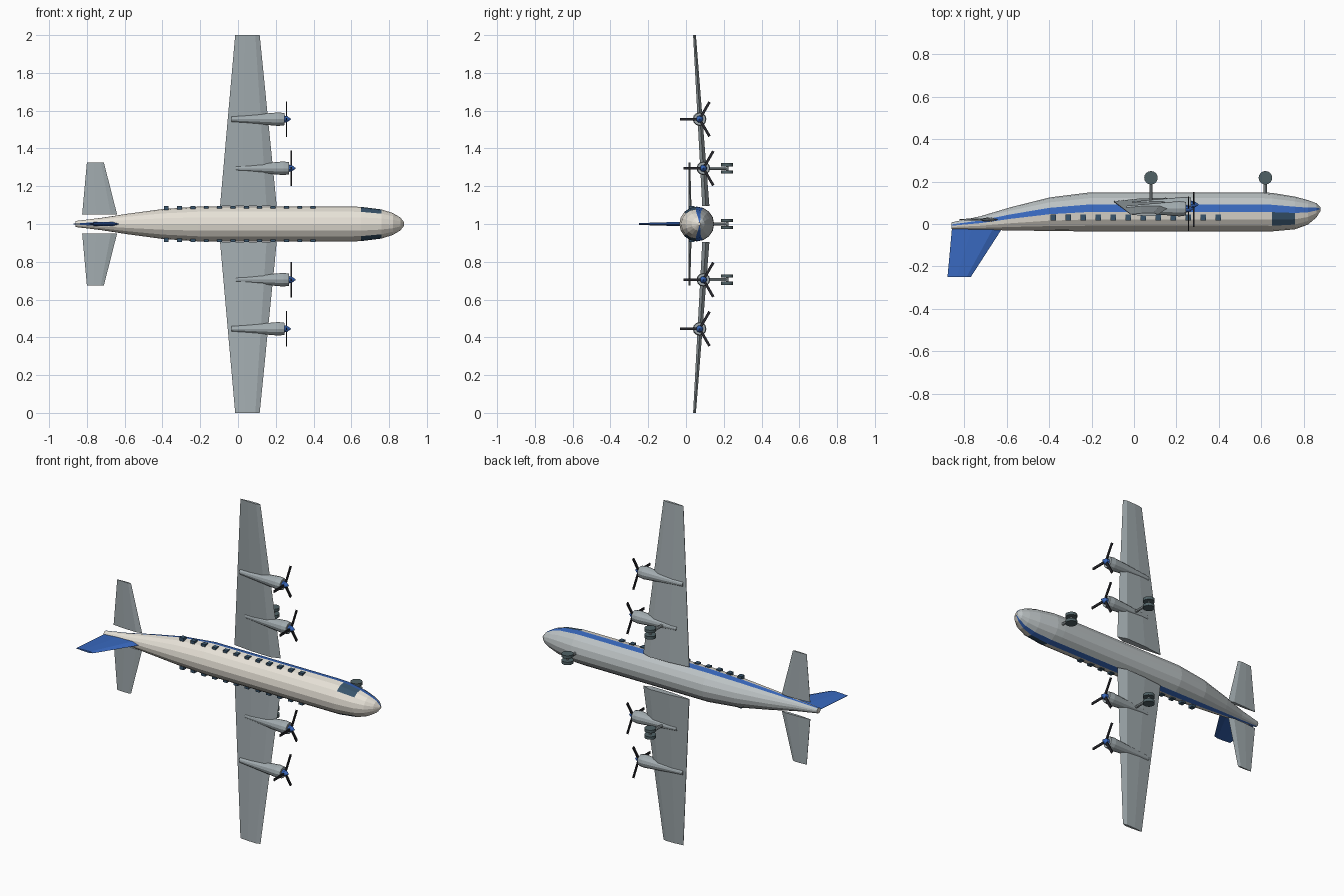
import bpy, bmesh
from math import sin, cos, pi
from mathutils import Matrix, Vector

if "Cube" in bpy.data.objects:
    bpy.data.objects.remove(bpy.data.objects["Cube"])

# The aircraft points to +x, its span runs along z and its belly faces +y.
# Meshes use z = 0 as the symmetry plane; objects are placed at z = 1.


def material(name, rgb):
    m = bpy.data.materials.new(name)
    m.diffuse_color = (*rgb, 1)
    m.use_nodes = True
    m.node_tree.nodes["Principled BSDF"].inputs["Base Color"].default_value = m.diffuse_color
    return m


CREAM = material("cream", (0.80, 0.76, 0.68))
BELLY = material("belly_grey", (0.50, 0.54, 0.55))
BLUE = material("blue", (0.04, 0.14, 0.52))
GLASS = material("glass", (0.04, 0.09, 0.15))
METAL = material("metal", (0.36, 0.41, 0.43))
DARK = material("dark_metal", (0.02, 0.02, 0.025))
RUBBER = material("rubber", (0.08, 0.12, 0.13))


def finish(name, bm, mats, mirror=False):
    bmesh.ops.recalc_face_normals(bm, faces=bm.faces[:])
    me = bpy.data.meshes.new(name)
    bm.to_mesh(me)
    bm.free()
    for m in mats:
        me.materials.append(m)
    ob = bpy.data.objects.new(name, me)
    ob.location.z = 1
    bpy.context.collection.objects.link(ob)
    if mirror:
        mod = ob.modifiers.new("mirror", 'MIRROR')
        mod.use_axis = (False, False, True)
        mod.use_mirror_merge = False
    return ob


def loft(bm, rings, pick=lambda i, k: 0):
    """Skin a list of equal-length rings and cap both ends."""
    vs = [[bm.verts.new(p) for p in ring] for ring in rings]
    n = len(vs[0])
    for i in range(len(vs) - 1):
        for k in range(n):
            j = (k + 1) % n
            f = bm.faces.new((vs[i][k], vs[i][j], vs[i + 1][j], vs[i + 1][k]))
            f.material_index = pick(i, k)
    bm.faces.new(vs[0])
    bm.faces.new(vs[-1])


def circle(x, y, z, r, n):
    return [(x, y + r * sin(2 * pi * k / n), z + r * cos(2 * pi * k / n)) for k in range(n)]


def box(bm, centre, size, rot=Matrix()):
    mat = Matrix.Translation(centre) @ rot @ Matrix.Diagonal((*size, 1))
    bmesh.ops.create_cube(bm, size=1, matrix=mat)


def cylinder(bm, centre, r, depth, n, rot=Matrix()):
    bmesh.ops.create_cone(bm, cap_ends=True, segments=n, radius1=r, radius2=r, depth=depth,
                          matrix=Matrix.Translation(centre) @ rot)


# Fuselage: x, centre y, radius
stations = [(-0.86, -0.008, 0.016), (-0.727, 0.004, 0.032), (-0.586, 0.024, 0.054),
            (-0.40, 0.046, 0.079), (-0.21, 0.057, 0.092), (0.60, 0.057, 0.092),
            (0.65, 0.056, 0.091), (0.76, 0.052, 0.077), (0.82, 0.055, 0.058),
            (0.86, 0.064, 0.034), (0.88, 0.070, 0.008)]


def paint(i, k):
    if i == 6 and k in (8, 9, 14, 15):
        return 3                       # cockpit glazing
    if k in (0, 7):
        return 2                       # side stripe
    return 1 if k < 7 else 0


bm = bmesh.new()
loft(bm, [circle(x, y, 0, r, 16) for x, y, r in stations], paint)
finish("fuselage", bm, [CREAM, BELLY, BLUE, GLASS])

# Cabin windows
bm = bmesh.new()
for i in range(12):
    box(bm, (-0.38 + i * 0.0707, 0.03, 0.083), (0.026, 0.028, 0.022))
finish("cabin_windows", bm, [GLASS], True)

# Flying surfaces: chord fraction from leading edge, thickness fraction
FOIL = [(0, 0), (0.18, 0.5), (0.6, 0.4), (1, 0.06), (1, -0.06), (0.6, -0.4), (0.18, -0.5)]


def surface(name, mat, ends, upright=False):
    """ends: (leading x, trailing x, y, z, thickness) at root and tip."""
    bm = bmesh.new()
    rings = []
    for le, te, y, z, t in ends:
        rings.append([(le + (te - le) * c, y + (0 if upright else h * t), z + (h * t if upright else 0))
                      for c, h in FOIL])
    loft(bm, rings)
    finish(name, bm, [mat], not upright)


surface("wings", METAL, [(0.205, -0.095, 0.105, 0.095, 0.038), (0.115, -0.015, 0.045, 1.0, 0.015)])
surface("tailplanes", METAL, [(-0.64, -0.825, 0.021, 0.05, 0.018), (-0.71, -0.80, 0.018, 0.325, 0.009)])
surface("tail_fin", BLUE, [(-0.615, -0.858, -0.01, 0, 0.024), (-0.77, -0.88, -0.25, 0, 0.010)], True)

# Engines: nacelle, spinner and three-bladed propeller
for label, x, y, z in (("inner", 0.27, 0.092, 0.295), ("outer", 0.245, 0.072, 0.555)):
    bm = bmesh.new()
    loft(bm, [circle(x - 0.28, y, z, 0.014, 12), circle(x - 0.03, y, z, 0.036, 12),
              circle(x, y, z, 0.032, 12)])
    finish(label + "_nacelles", bm, [METAL], True)
    bm = bmesh.new()
    loft(bm, [circle(x, y, z, 0.019, 10), circle(x + 0.015, y, z, 0.016, 10),
              circle(x + 0.035, y, z, 0.002, 10)])
    finish(label + "_spinners", bm, [BLUE], True)
    bm = bmesh.new()
    for b in range(3):
        rot = Matrix.Rotation(2 * pi * b / 3, 4, 'X')
        mid = Vector((x + 0.012, y, z)) + rot @ Vector((0, -0.055, 0))
        box(bm, mid, (0.006, 0.1, 0.014), rot)
    finish(label + "_propellers", bm, [DARK], True)

# Landing gear: strut, axle and twin wheels
for label, x, z, top in (("nose", 0.62, 0, 0.13), ("main", 0.08, 0.295, 0.09)):
    side = z > 0
    bm = bmesh.new()
    cylinder(bm, (x, (top + 0.218) / 2, z), 0.008, 0.218 - top, 8, Matrix.Rotation(pi / 2, 4, 'X'))
    cylinder(bm, (x, 0.218, z), 0.006, 0.04, 8)
    finish(label + "_gear_struts", bm, [METAL], side)
    bm = bmesh.new()
    for s in (-1, 1):
        cylinder(bm, (x, 0.218, z + s * 0.019), 0.032, 0.017, 16)
    finish(label + "_wheels", bm, [RUBBER], side)
